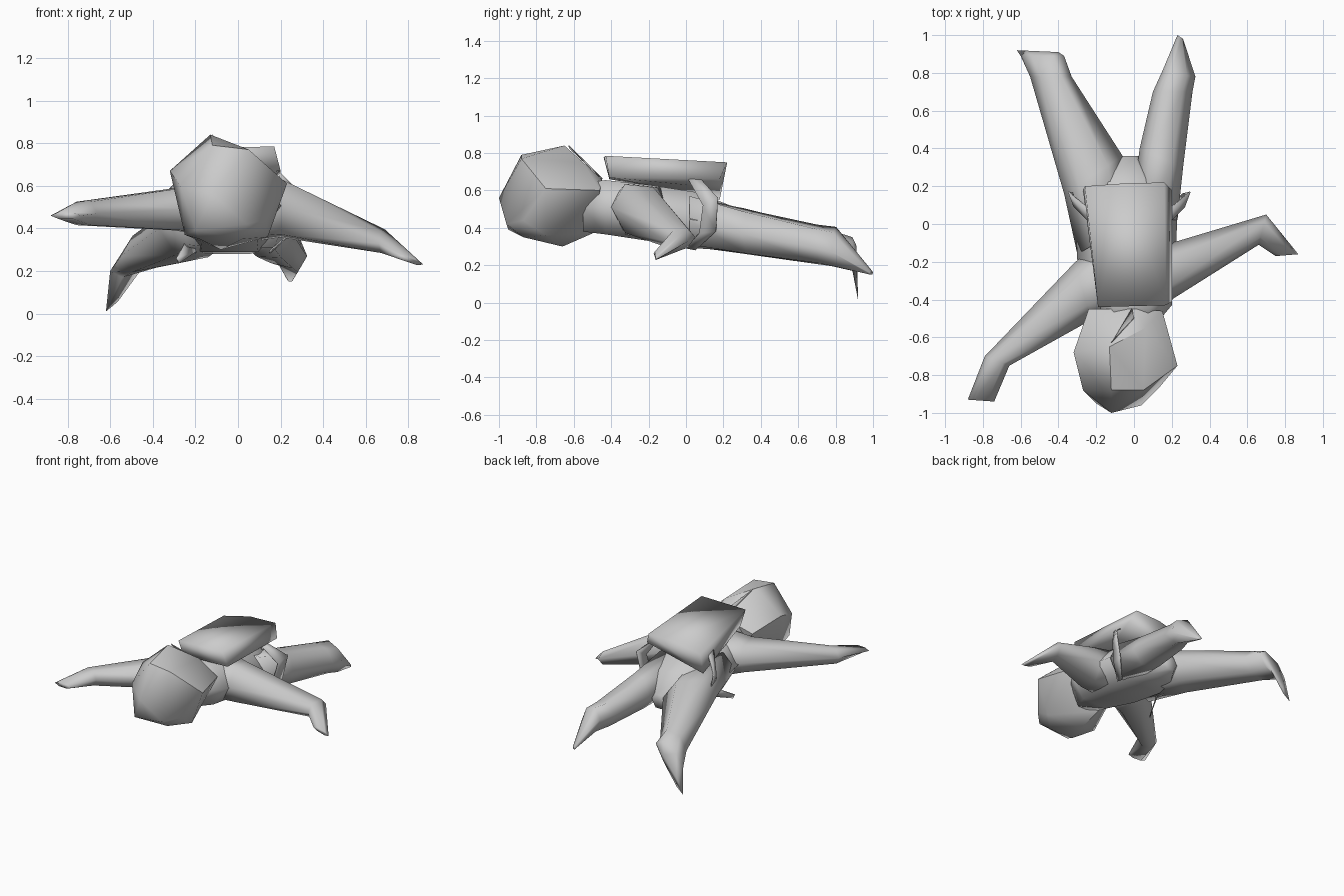
import bpy, bmesh, math
from mathutils import Vector


def finish(name, bm, angle=180):
    bmesh.ops.recalc_face_normals(bm, faces=bm.faces)
    me = bpy.data.meshes.new(name)
    bm.to_mesh(me)
    bm.free()
    ob = bpy.data.objects.new(name, me)
    bpy.context.collection.objects.link(ob)
    bpy.ops.object.select_all(action='DESELECT')
    ob.select_set(True)
    bpy.context.view_layer.objects.active = ob
    bpy.ops.object.shade_smooth_by_angle(angle=math.radians(angle))
    return ob


def loft(name, sections):
    """Six-sided rings, each spanning edge point a to edge point b, half thickness h."""
    bm = bmesh.new()
    rings = []
    for a, b, h in sections:
        a, b = Vector(a), Vector(b)
        ring = [a, a.lerp(b, .25), a.lerp(b, .75), b, a.lerp(b, .75), a.lerp(b, .25)]
        rings.append([bm.verts.new(p + Vector((0, 0, h * s)))
                      for p, s in zip(ring, (0, 1, 1, 0, -1, -1))])
    for r, q in zip(rings, rings[1:]):
        for i in range(6):
            j = (i + 1) % 6
            bm.faces.new((r[i], r[j], q[j], q[i]))
    bm.faces.new(rings[0])
    bm.faces.new(rings[-1])
    return finish(name, bm)


def hull(name, points, angle):
    bm = bmesh.new()
    for p in points:
        bm.verts.new(p)
    bmesh.ops.convex_hull(bm, input=bm.verts)
    bmesh.ops.delete(bm, geom=[v for v in bm.verts if not v.link_faces], context='VERTS')
    return finish(name, bm, angle)


def strip(name, pairs):
    """Thin ribbon through pairs of edge points."""
    bm = bmesh.new()
    rows = [[bm.verts.new(p) for p in pair] for pair in pairs]
    for r, q in zip(rows, rows[1:]):
        bm.faces.new((r[0], r[1], q[1], q[0]))
    ob = finish(name, bm)
    mod = ob.modifiers.new("thickness", 'SOLIDIFY')
    mod.thickness = 0.006
    return ob


# Faceted head
hull("head", [
    (-.12, -1, .56), (.04, -.96, .42), (-.2, -.95, .39), (-.27, -.88, .6),
    (-.12, -.88, .79), (.05, -.88, .77), (.13, -.87, .44), (-.13, -.65, .84),
    (-.32, -.68, .67), (.23, -.75, .61), (.14, -.75, .36), (-.08, -.66, .30),
    (-.18, -.87, .35), (.02, -.87, .35), (-.25, -.72, .37),
    (-.24, -.45, .6), (.15, -.46, .6), (0, -.45, .66),
    (-.1, -.5, .37), (.06, -.55, .75)], 45)

# Torso
loft("torso", [
    ((-.15, -.55, .51), (.10, -.55, .51), .13),
    ((-.22, -.43, .51), (.20, -.43, .51), .145),
    ((-.30, -.20, .48), (.22, -.20, .48), .15),
    ((-.31, .06, .44), (.23, .06, .44), .15),
    ((-.23, .22, .40), (.15, .24, .40), .12),
    ((-.08, .36, .34), (.03, .36, .34), .05)])

# Outstretched arms
loft("arm_east", [
    ((.02, -.43, .51), (.02, .00, .46), .14),
    ((.20, -.40, .51), (.20, -.10, .48), .13),
    ((.66, -.11, .33), (.70, .05, .35), .05),
    ((.75, -.17, .27), (.87, -.16, .23), .012)])
loft("arm_west", [
    ((-.06, -.46, .51), (-.12, -.06, .48), .14),
    ((-.23, -.51, .49), (-.31, -.20, .49), .10),
    ((-.66, -.75, .47), (-.79, -.70, .47), .055),
    ((-.74, -.94, .46), (-.88, -.93, .46), .015)])

# Trailing legs with pointed feet
loft("leg_west", [
    ((-.30, -.16, .46), (-.02, .00, .43), .13),
    ((-.37, .16, .40), (-.06, .36, .38), .12),
    ((-.55, .78, .27), (-.33, .78, .31), .085),
    ((-.60, .89, .20), (-.37, .89, .32), .06),
    ((-.62, .92, .01), (-.40, .91, .31), .03)])
loft("leg_east", [
    ((-.02, .02, .44), (.23, .02, .44), .13),
    ((.03, .40, .38), (.26, .30, .37), .11),
    ((.10, .70, .34), (.31, .70, .29), .09),
    ((.15, .81, .33), (.325, .78, .27), .09),
    ((.23, 1, .16), (.26, .98, .16), .01)])

# Backpack, sagging toward the rear west corner
hull("backpack", [
    (-.19, -.44, .775), (.17, -.43, .785), (-.26, .20, .70), (.16, .22, .75),
    (-.17, -.41, .66), (.20, -.41, .67), (-.27, .18, .55), (.20, .18, .66),
    (-.20, .0, .62), (.15, .0, .63), (-.05, .215, .745)], 180)

# Strap loops down each flank
for side, x in (("west", -.26), ("east", .21)):
    s = math.copysign(1, x)
    strip("strap_" + side, [
        ((x - .03 * s, 0, .68), (x - .02 * s, .08, .66)),
        ((x + .06 * s, .09, .52), (x + .09 * s, .17, .56)),
        ((x + .03 * s, .07, .37), (x + .05 * s, .16, .38)),
        ((x - .06 * s, .0, .29), (x - .06 * s, .05, .28))])

# Small pointed flap below the belly
strip("belly_flap", [
    ((-.20, .0, .29), (-.23, .01, .37)),
    ((-.28, -.16, .235), (-.29, -.17, .26))])

# Thin lock on the back of the head
strip("hair_lock", [
    ((-.01, -.45, .66), (0, -.50, .71)),
    ((-.11, -.62, .82), (-.12, -.63, .838))])
